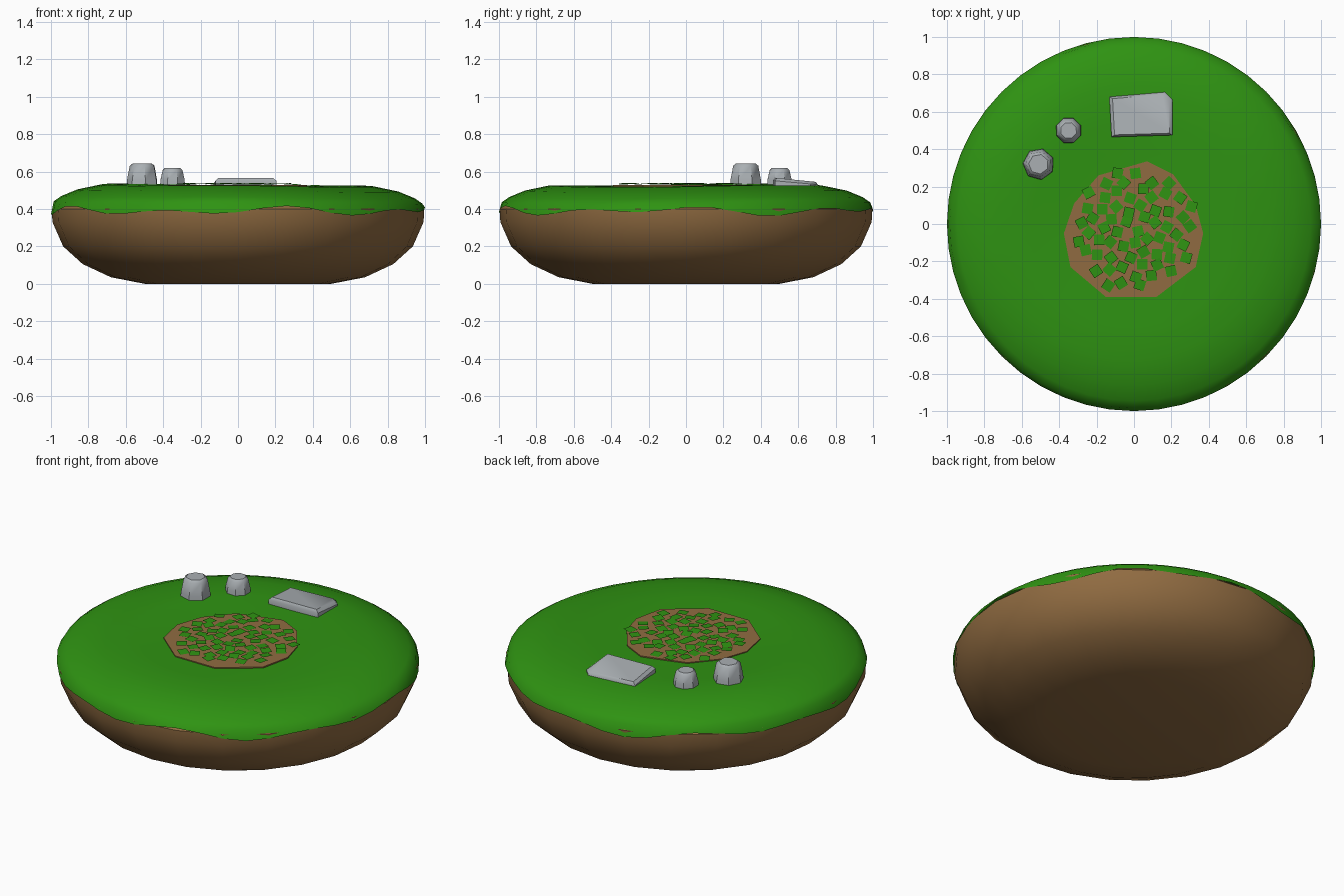
import bpy, bmesh, math, random
from mathutils import Vector, Matrix

if "Cube" in bpy.data.objects:
    bpy.data.objects.remove(bpy.data.objects["Cube"])

random.seed(4)


def material(name, rgb):
    m = bpy.data.materials.new(name)
    m.diffuse_color = (*rgb, 1)
    m.use_nodes = True
    m.node_tree.nodes["Principled BSDF"].inputs["Base Color"].default_value = m.diffuse_color
    return m


GRASS = material("grass green", (0.028, 0.29, 0.006))
DIRT = material("earth brown", (0.28, 0.148, 0.053))
STONE = material("stone grey", (0.40, 0.43, 0.45))


def make(name, verts, faces, mat, smooth=None):
    me = bpy.data.meshes.new(name)
    me.from_pydata(verts, [], faces)
    me.materials.append(mat)
    bm = bmesh.new()
    bm.from_mesh(me)
    bmesh.ops.recalc_face_normals(bm, faces=bm.faces)
    bm.to_mesh(me)
    bm.free()
    ob = bpy.data.objects.new(name, me)
    bpy.context.collection.objects.link(ob)
    if smooth:
        bpy.ops.object.select_all(action='DESELECT')
        ob.select_set(True)
        bpy.context.view_layer.objects.active = ob
        bpy.ops.object.shade_smooth_by_angle(angle=math.radians(smooth))
    return ob


def loft(name, rings, mat, smooth=None, cap_start=True, cap_end=True):
    n = len(rings[0])
    verts = [v for r in rings for v in r]
    faces = [(k * n + i, k * n + (i + 1) % n, (k + 1) * n + (i + 1) % n, (k + 1) * n + i)
             for k in range(len(rings) - 1) for i in range(n)]
    if cap_start:
        faces.append(tuple(range(n))[::-1])
    if cap_end:
        faces.append(tuple(range((len(rings) - 1) * n, len(rings) * n)))
    return make(name, verts, faces, mat, smooth)


def ring(r, z, n, cx=0, cy=0, turn=0):
    return [(cx + r * math.cos(turn + math.tau * i / n),
             cy + r * math.sin(turn + math.tau * i / n), z) for i in range(n)]


# earth bowl
bowl = [(0.50, 0.0), (0.68, 0.035), (0.83, 0.105), (0.935, 0.20), (0.992, 0.33), (0.996, 0.40), (0.96, 0.43)]
loft("earth_base", [ring(r, z, 24) for r, z in bowl], DIRT, 40)


# grass cap with a wavy hanging edge and a gently uneven top
def hem(a):
    return 0.389 + 0.016 * math.sin(9 * a + 0.6) + 0.012 * math.sin(5 * a + 2.2)


N = 48
cap = [(1.0, 0.0), (0.985, 0.435), (0.945, 0.463), (0.86, 0.498), (0.73, 0.525), (0.55, 0.526), (0.40, 0.521), (0.15, 0.519)]
rings = []
for k, (r, z) in enumerate(cap):
    row = []
    for x, y, _ in ring(r, 0, N):
        a = math.atan2(y, x)
        bump = 0.007 * math.cos(a - 2.6) + 0.004 * math.sin(3 * a)
        row.append((x, y, hem(a) if k == 0 else z + bump * min(1, max(0, (r - 0.35) * 3))))
    rings.append(row)
loft("grass_cap", rings, GRASS, 50, cap_start=False)

# bare soil patch in the middle
patch = [(0.07, 0.335), (0.21, 0.265), (0.33, 0.10), (0.37, -0.05), (0.33, -0.23), (0.12, -0.39),
         (-0.15, -0.39), (-0.34, -0.23), (-0.375, -0.05), (-0.32, 0.11), (-0.19, 0.26)]
loft("soil_patch", [[(x, y, z) for x, y in patch] for z in (0.518, 0.527)], DIRT)

# small square leaves scattered over the patch
verts, faces = [], []
COUNT = 64
for i in range(COUNT):
    r = 0.325 * math.sqrt((i + 0.5) / COUNT)
    a = i * 2.39996
    c = Vector((r * math.cos(a) + random.uniform(-0.012, 0.012),
                -0.03 + r * math.sin(a) + random.uniform(-0.012, 0.012),
                random.uniform(0.531, 0.537)))
    rot = Matrix.Rotation(random.uniform(0, 1.57), 3, 'Z') @ Matrix.Rotation(random.uniform(-0.1, 0.1), 3, 'X')
    b = len(verts)
    verts += [c + rot @ Vector((sx * 0.028, sy * 0.028, 0)) for sx, sy in ((-1, -1), (1, -1), (1, 1), (-1, 1))]
    faces.append((b, b + 1, b + 2, b + 3))
leaves = make("leaf_squares", verts, faces, GRASS)
for p in leaves.data.polygons:
    if p.normal.z < 0:
        p.flip()


# two stump-shaped stones
def stone(name, x, y, r, top, n):
    loft(name, [ring(r, 0.515, n, x, y, 0.4), ring(r * 0.97, 0.555, n, x, y, 0.4),
                ring(r * 0.8, top - 0.012, n, x, y, 0.4), ring(r * 0.62, top, n, x, y, 0.4)], STONE, 40)


stone("large_stone", -0.51, 0.32, 0.086, 0.643, 7)
stone("small_stone", -0.35, 0.50, 0.072, 0.618, 8)

# flat stone slab, sloping down to the back
base = [(-0.12, 0.465), (0.205, 0.475), (0.205, 0.665), (0.165, 0.705), (-0.132, 0.68)]


def slab_ring(z, s):
    return [(0.04 + (x - 0.04) * s, 0.58 + (y - 0.58) * s, z - (y - 0.48) * 0.09) for x, y in base]


loft("stone_slab", [slab_ring(0.52, 1), slab_ring(0.55, 1), slab_ring(0.565, 0.9)], STONE, 40)
